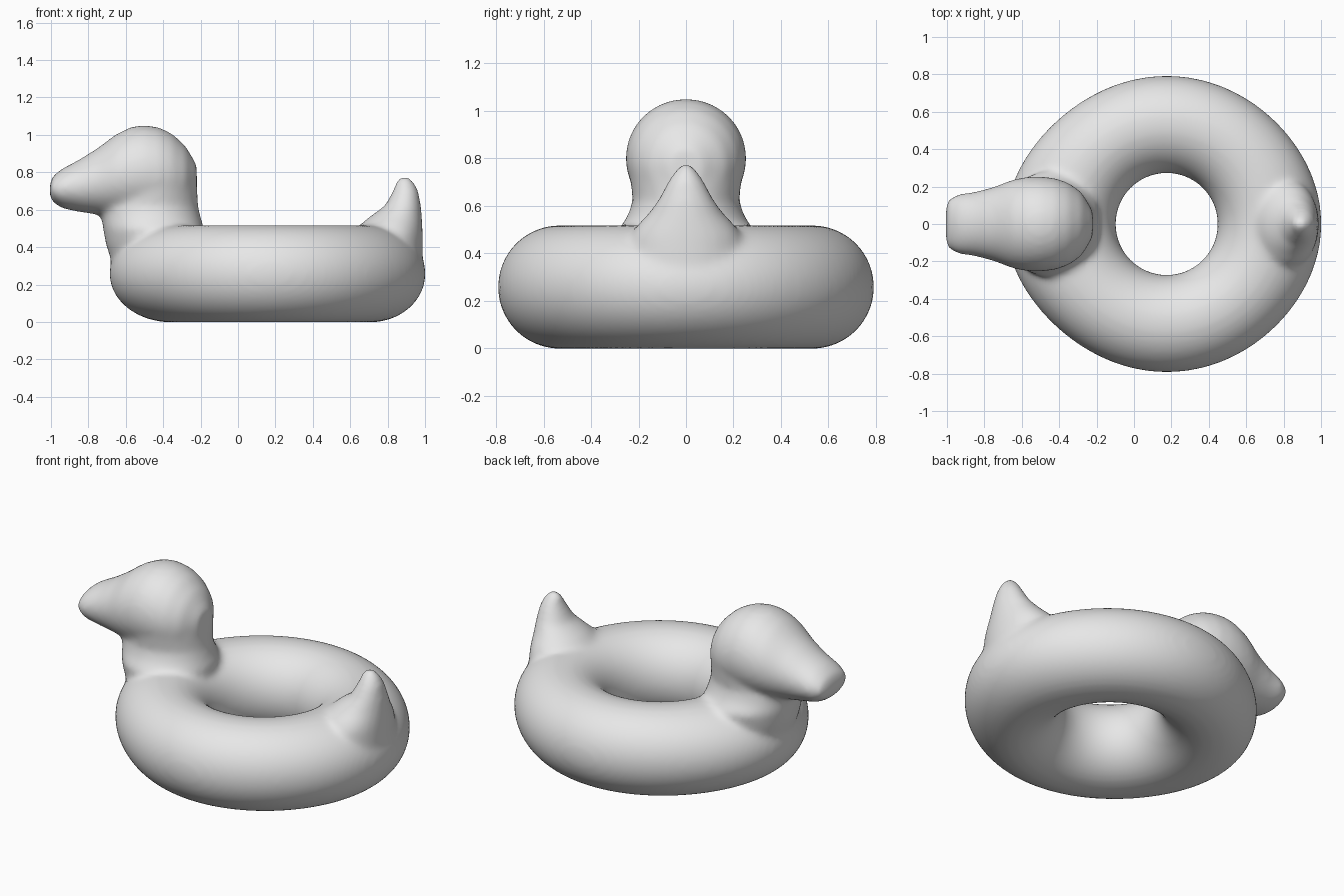
import bpy, bmesh, math

cube = bpy.data.objects.get("Cube")
if cube:
    bpy.data.objects.remove(cube, do_unlink=True)

SIDES = 32
CENTRE_X, RING, TUBE = 0.175, 0.5325, 0.26


def loft(bm, sections, place):
    """Closed skin over elliptical sections: (position, low, high, half width)."""
    rings = []
    for pos, low, high, half in sections:
        ring = []
        for i in range(SIDES):
            a = math.tau * i / SIDES
            along = (low + high) / 2 + (high - low) / 2 * math.cos(a)
            ring.append(bm.verts.new(place(pos, along, half * math.sin(a))))
        rings.append(ring)
    for r, s in zip(rings, rings[1:]):
        for i in range(SIDES):
            j = (i + 1) % SIDES
            bm.faces.new((r[i], r[j], s[j], s[i]))
    bm.faces.new(rings[0])
    bm.faces.new(rings[-1])


def upright(z, x, y):
    return (x, y, z)


def lengthwise(x, z, y):
    return (x, y, z)


# Inflated ring
bpy.ops.mesh.primitive_torus_add(major_radius=RING, minor_radius=TUBE,
                                 major_segments=96, minor_segments=48,
                                 location=(0, 0, 0))
duck = bpy.context.object
duck.name = duck.data.name = "duck_swim_ring"
bm = bmesh.new()
bm.from_mesh(duck.data)

# Pull the outside of the ring towards the chest and the tail
for v in bm.verts:
    radius = math.hypot(v.co.x, v.co.y)
    c = v.co.x / radius
    outside = max(0, (radius - RING) / TUBE)
    reach = 0.07 if c < 0 else 0.035
    v.co.x += math.copysign(reach * c ** 4 * outside, c)
    v.co.x += CENTRE_X
    v.co.z += 0.258

# Neck, from the chest up into the skull
loft(bm, [(0.20, -0.62, -0.25, 0.18),
          (0.30, -0.67, -0.21, 0.24),
          (0.42, -0.708, -0.19, 0.27),
          (0.50, -0.722, -0.18, 0.285),
          (0.56, -0.73, -0.20, 0.245),
          (0.62, -0.735, -0.213, 0.225),
          (0.72, -0.70, -0.217, 0.235),
          (0.82, -0.62, -0.225, 0.22),
          (0.90, -0.55, -0.30, 0.12)], upright)

# Head and bill, from the bill tip to the back of the skull
loft(bm, [(-1.007, 0.67, 0.74, 0.095),
          (-0.99, 0.64, 0.78, 0.135),
          (-0.94, 0.607, 0.82, 0.16),
          (-0.85, 0.588, 0.867, 0.172),
          (-0.75, 0.573, 0.93, 0.198),
          (-0.65, 0.56, 1.005, 0.237),
          (-0.57, 0.55, 1.043, 0.253),
          (-0.50, 0.55, 1.053, 0.255),
          (-0.42, 0.55, 1.04, 0.245),
          (-0.35, 0.56, 1.005, 0.22),
          (-0.28, 0.60, 0.94, 0.17),
          (-0.22, 0.68, 0.84, 0.07)], lengthwise)

# Upturned tail
loft(bm, [(0.25, 0.72, 0.985, 0.20),
          (0.38, 0.68, 0.988, 0.24),
          (0.47, 0.65, 0.988, 0.235),
          (0.52, 0.655, 0.986, 0.205),
          (0.56, 0.70, 0.984, 0.165),
          (0.62, 0.785, 0.979, 0.12),
          (0.70, 0.828, 0.965, 0.078),
          (0.75, 0.845, 0.94, 0.045),
          (0.78, 0.87, 0.91, 0.02)], upright)

bmesh.ops.recalc_face_normals(bm, faces=bm.faces)
bm.to_mesh(duck.data)
bm.free()

# Fuse the parts into one softly blended skin
remesh = duck.modifiers.new("fuse", "REMESH")
remesh.mode = "VOXEL"
remesh.voxel_size = 0.016
remesh.use_smooth_shade = True
soften = duck.modifiers.new("soften", "SMOOTH")
soften.factor = 0.5
soften.iterations = 16

# Plain grey vinyl
grey = bpy.data.materials.new("light grey vinyl")
grey.use_nodes = True
colour = (0.8, 0.8, 0.8, 1)
grey.diffuse_color = colour
grey.node_tree.nodes["Principled BSDF"].inputs["Base Color"].default_value = colour
duck.data.materials.append(grey)
bpy.ops.object.shade_smooth()
